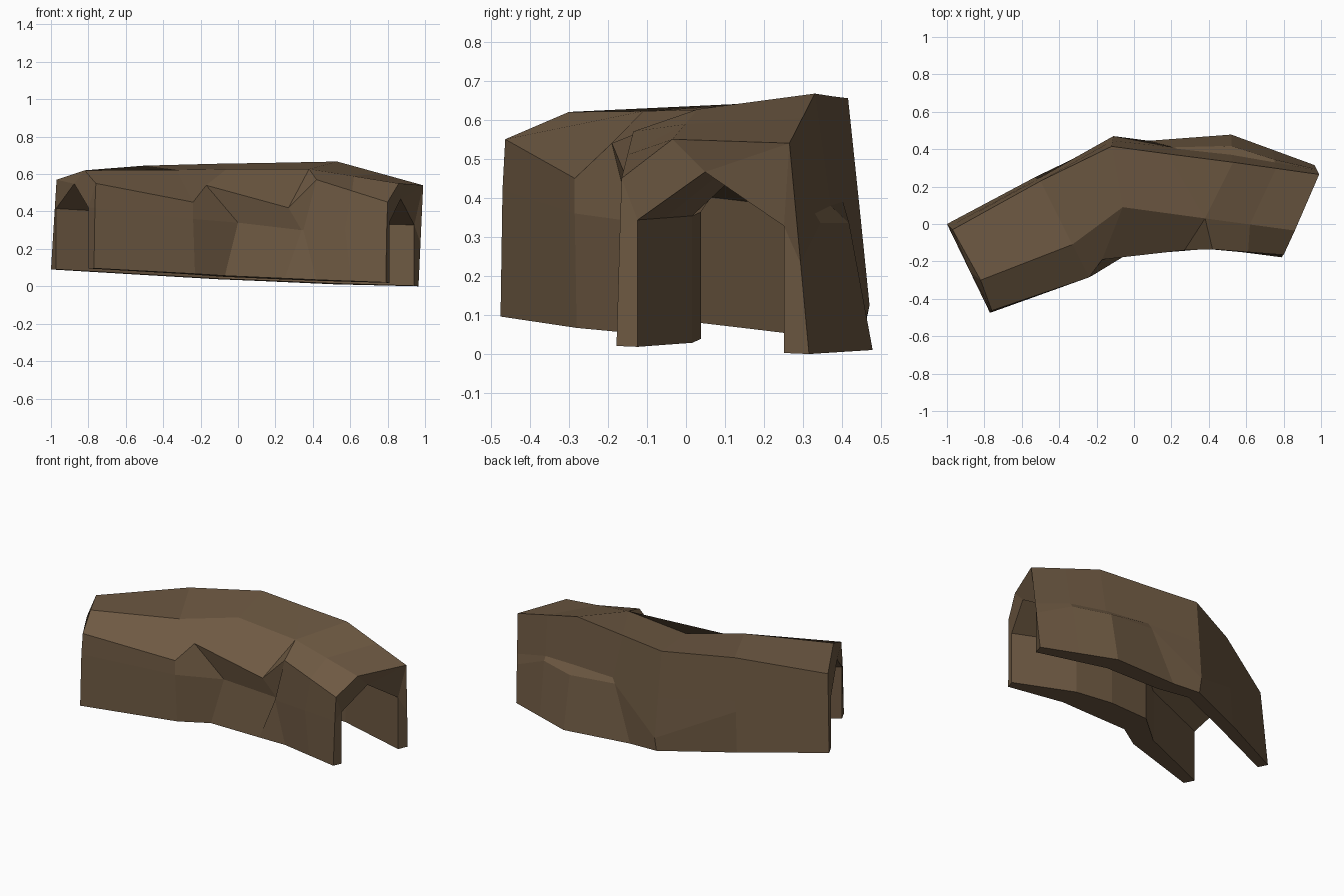
import bpy, bmesh
from mathutils import Vector


def foot(x, y):
    # gently tilted underside
    return Vector((x, y, max(0.0, 0.048 - 0.042 * x - 0.033 * y)))


def section(front, low, shoulder, roof_front, roof_back, back, t0, t1, ledge=None):
    """Closed arch profile: rocky outside, then five-sided passage inside."""
    f, b = foot(*front), foot(*back)
    top = Vector(roof_back)
    upper, lower = ledge or (top.lerp(b, 0.45), top.lerp(b, 0.57))
    outer = [f, Vector(low), Vector(shoulder), Vector(roof_front), top,
             Vector(upper), Vector(lower), b]
    up = Vector((0, 0, 1))
    p, q = f.lerp(b, t0), f.lerp(b, t1)
    inner = [q, q + up * 0.325, f.lerp(b, 0.46) + up * 0.455, p + up * 0.325, p]
    return outer + inner


# Profiles along the bent passage, left to right
sections = [
    section((-0.77, -0.475), (-0.765, -0.47, 0.42), (-0.76, -0.463, 0.55),
            (-0.82, -0.30, 0.62), (-0.97, -0.03, 0.57), (-1.0, 0.0), 0.13, 0.88),
    section((-0.23, -0.28), (-0.24, -0.285, 0.36), (-0.24, -0.285, 0.45),
            (-0.33, -0.11, 0.622), (-0.50, 0.23, 0.645), (-0.53, 0.25), 0.2, 0.87),
    section((-0.07, -0.17), (0.0, -0.14, 0.34), (-0.17, -0.19, 0.54),
            (-0.06, 0.09, 0.627), (-0.12, 0.415, 0.655), (-0.11, 0.452), 0.29, 0.86,
            ((-0.115, 0.445, 0.37), (-0.11, 0.47, 0.125))),
    section((0.25, -0.145), (0.34, -0.10, 0.30), (0.27, -0.14, 0.42),
            (0.38, 0.03, 0.627), (0.18, 0.375, 0.66), (0.08, 0.445), 0.31, 0.82,
            ((0.23, 0.402, 0.39), (0.21, 0.41, 0.36))),
    section((0.42, -0.13), (0.35, -0.13, 0.30), (0.42, -0.135, 0.57),
            (0.38, 0.03, 0.627), (0.53, 0.33, 0.667), (0.52, 0.478), 0.24, 0.80,
            ((0.52, 0.37, 0.38), (0.52, 0.418, 0.335))),
    section((0.79, -0.178), (0.795, -0.17, 0.30), (0.80, -0.165, 0.45),
            (0.86, -0.035, 0.55), (0.99, 0.265, 0.54), (0.965, 0.315), 0.11, 0.87),
]

# Where the back ledge fades into the wall
fade = [a.lerp(b, 0.5) for a, b in zip(sections[4], sections[5])]
fade[5], fade[6] = Vector((0.75, 0.33, 0.36)), Vector((0.75, 0.345, 0.335))
sections.insert(5, fade)

# Hollow rock passage: bridge the profiles
bm = bmesh.new()
loops = [[bm.verts.new(p) for p in s] for s in sections]
n = len(loops[0])
for a, b in zip(loops, loops[1:]):
    for i in range(n):
        j = (i + 1) % n
        bm.faces.new((a[i], a[j], b[j], b[i]))

# Portal faces at both ends
portal = [(0, 1, 11, 12), (1, 2, 11), (2, 3, 10, 11), (3, 4, 10),
          (4, 9, 10), (4, 5, 9), (5, 6, 9), (6, 7, 8, 9)]
for end in (loops[0], loops[-1]):
    for f in portal:
        bm.faces.new([end[i] for i in f])

bmesh.ops.remove_doubles(bm, verts=bm.verts, dist=0.0005)
bmesh.ops.recalc_face_normals(bm, faces=bm.faces)
mesh = bpy.data.meshes.new("rock_passage")
bm.to_mesh(mesh)
bm.free()
rock = bpy.data.objects.new("rock_passage", mesh)
bpy.context.collection.objects.link(rock)

# Brown stone
mat = bpy.data.materials.new("brown_stone")
mat.diffuse_color = (0.155, 0.1, 0.055, 1)
mesh.materials.append(mat)
